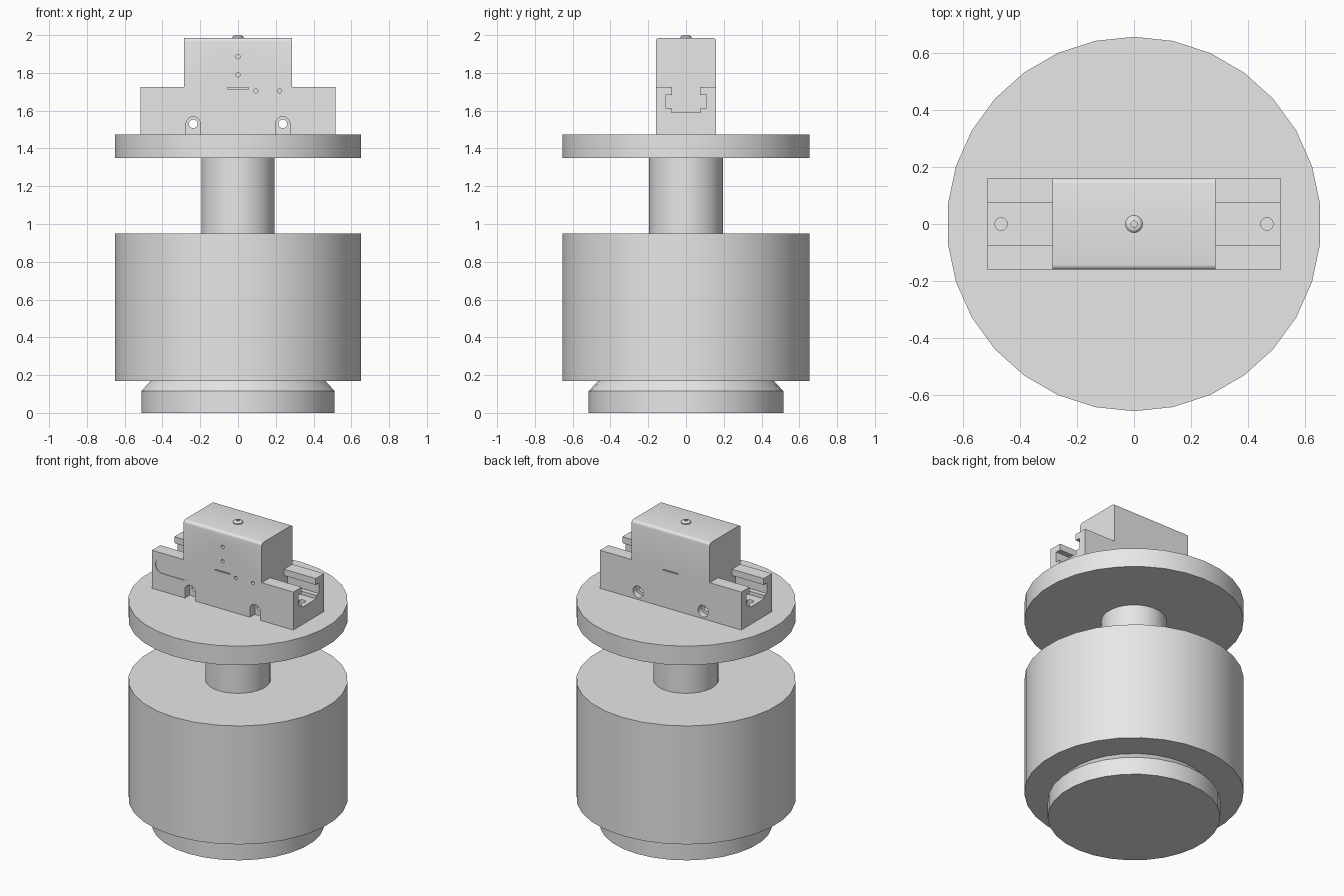
import bpy, bmesh
from math import sin, cos, pi, radians
from mathutils import Vector

default = bpy.data.objects.get("Cube")
if default:
    bpy.data.objects.remove(default, do_unlink=True)

grey = bpy.data.materials.new("machined grey")
grey.use_nodes = True
grey.diffuse_color = (0.8, 0.8, 0.8, 1)
grey.node_tree.nodes["Principled BSDF"].inputs["Base Color"].default_value = (0.8, 0.8, 0.8, 1)


def finish(name, bm):
    bmesh.ops.recalc_face_normals(bm, faces=bm.faces)
    mesh = bpy.data.meshes.new(name)
    bm.to_mesh(mesh)
    bm.free()
    mesh.materials.append(grey)
    obj = bpy.data.objects.new(name, mesh)
    bpy.context.collection.objects.link(obj)
    return obj


def activate(obj):
    bpy.ops.object.select_all(action="DESELECT")
    obj.select_set(True)
    bpy.context.view_layer.objects.active = obj


def smooth(obj):
    activate(obj)
    bpy.ops.object.shade_smooth_by_angle(angle=radians(30))


def lathe(name, profile, segments=30):
    """Capped solid of revolution about z from (radius, height) pairs."""
    bm = bmesh.new()
    rings = [[bm.verts.new((r * sin(2 * pi * i / segments), r * cos(2 * pi * i / segments), z))
              for i in range(segments)] for r, z in profile]
    for low, high in zip(rings, rings[1:]):
        for i in range(segments):
            j = (i + 1) % segments
            bm.faces.new((low[i], low[j], high[j], high[i]))
    bm.faces.new(rings[0])
    bm.faces.new(rings[-1])
    obj = finish(name, bm)
    smooth(obj)
    return obj


def prism(name, outline, axis, start, end, bevel=None):
    """Extrude a 2D outline along an axis; bevel = (edge height, size)."""
    place = {"x": lambda p, t: (t, p[0], p[1]),
             "y": lambda p, t: (p[0], t, p[1]),
             "z": lambda p, t: (p[0], p[1], t)}[axis]
    bm = bmesh.new()
    a = [bm.verts.new(place(p, start)) for p in outline]
    b = [bm.verts.new(place(p, end)) for p in outline]
    bm.faces.new(a)
    bm.faces.new(b)
    for i in range(len(a)):
        j = (i + 1) % len(a)
        bm.faces.new((a[i], a[j], b[j], b[i]))
    if bevel:
        edges = [e for e in bm.edges
                 if all(abs(v.co.z - bevel[0]) < 1e-4 for v in e.verts)
                 and abs(e.verts[0].co.y - e.verts[1].co.y) < 1e-4]
        bmesh.ops.bevel(bm, geom=edges, offset=bevel[1], segments=4, profile=0.5, affect="EDGES")
    return finish(name, bm)


def stadium(u, v, r, du=0.0, dv=0.0, n=24):
    """Circle stretched by half lengths du or dv."""
    points = []
    for i in range(n):
        angle = 2 * pi * (i + 0.5) / n
        c, s = cos(angle), sin(angle)
        points.append((u + r * c + (du if c > 0 else -du), v + r * s + (dv if s > 0 else -dv)))
    return points


def rectangle(u0, u1, v0, v1):
    return [(u0, v0), (u1, v0), (u1, v1), (u0, v1)]


# Turned parts
lathe("base_foot", [(0.515, 0), (0.515, 0.115), (0.465, 0.17)])
lathe("main_body", [(0.655, 0.17), (0.655, 0.95)])
lathe("neck_shaft", [(0.195, 0.95), (0.195, 1.35)])
lathe("top_flange", [(0.655, 1.35), (0.655, 1.475)])
lathe("button_screw", [(0.03, 1.98), (0.03, 1.99), (0.023, 1.997), (0.011, 2.0), (0.011, 1.993)], 24)

# Rail block with its slider, as one stepped solid
HALF, DEPTH, SLIDE = 0.515, 0.16, 0.285
BOTTOM, STEP, TOP = 1.475, 1.725, 1.985
right_side = [(HALF, BOTTOM), (HALF, STEP), (SLIDE, STEP), (SLIDE, TOP)]
outline = right_side + [(-x, z) for x, z in reversed(right_side)]
block = prism("rail_and_slider", outline, "y", -DEPTH, DEPTH, bevel=(TOP, 0.018))

cutters = []


def cut(outline, axis, start, end):
    cutters.append(prism("cutter", outline, axis, start, end))


# T-slot and floor screw hole at each end
half_slot = [(0.073, 1.8), (0.073, 1.683), (0.108, 1.683), (0.108, 1.613), (0.076, 1.613), (0.076, 1.59)]
slot = half_slot + [(-y, z) for y, z in reversed(half_slot)]
for side in (-1, 1):
    cut(slot, "x", side * SLIDE, side * 0.6)
    cut(stadium(side * 0.465, 0, 0.022), "z", 1.53, 1.62)

# Mounting holes: arched pocket in front, round pocket behind
for x in (-0.237, 0.237):
    cut(stadium(x, 1.53, 0.023), "y", -0.3, 0.3)
    cut(stadium(x, 1.49, 0.038, dv=0.04), "y", -0.3, -DEPTH + 0.05)
    cut(stadium(x, 1.525, 0.038), "y", DEPTH - 0.04, 0.3)

# Index slits on both faces, pin holes and shallow oval recess in front
for side in (-1, 1):
    cut(rectangle(-0.055, 0.055, 1.716, 1.723), "y", side * (DEPTH - 0.008), side * 0.3)
for x, z in ((0, 1.885), (0, 1.79), (0.095, 1.705), (0.22, 1.705)):
    cut(stadium(x, z, 0.011, n=16), "y", -0.3, -DEPTH + 0.025)
cut(stadium(-0.365, 1.64, 0.05, du=0.075), "y", -0.3, -DEPTH + 0.004)

activate(block)
for cutter in cutters:
    mod = block.modifiers.new("cut", "BOOLEAN")
    mod.operation = "DIFFERENCE"
    mod.solver = "EXACT"
    mod.object = cutter
    bpy.ops.object.modifier_apply(modifier=mod.name)
for cutter in cutters:
    bpy.data.objects.remove(cutter, do_unlink=True)
smooth(block)
